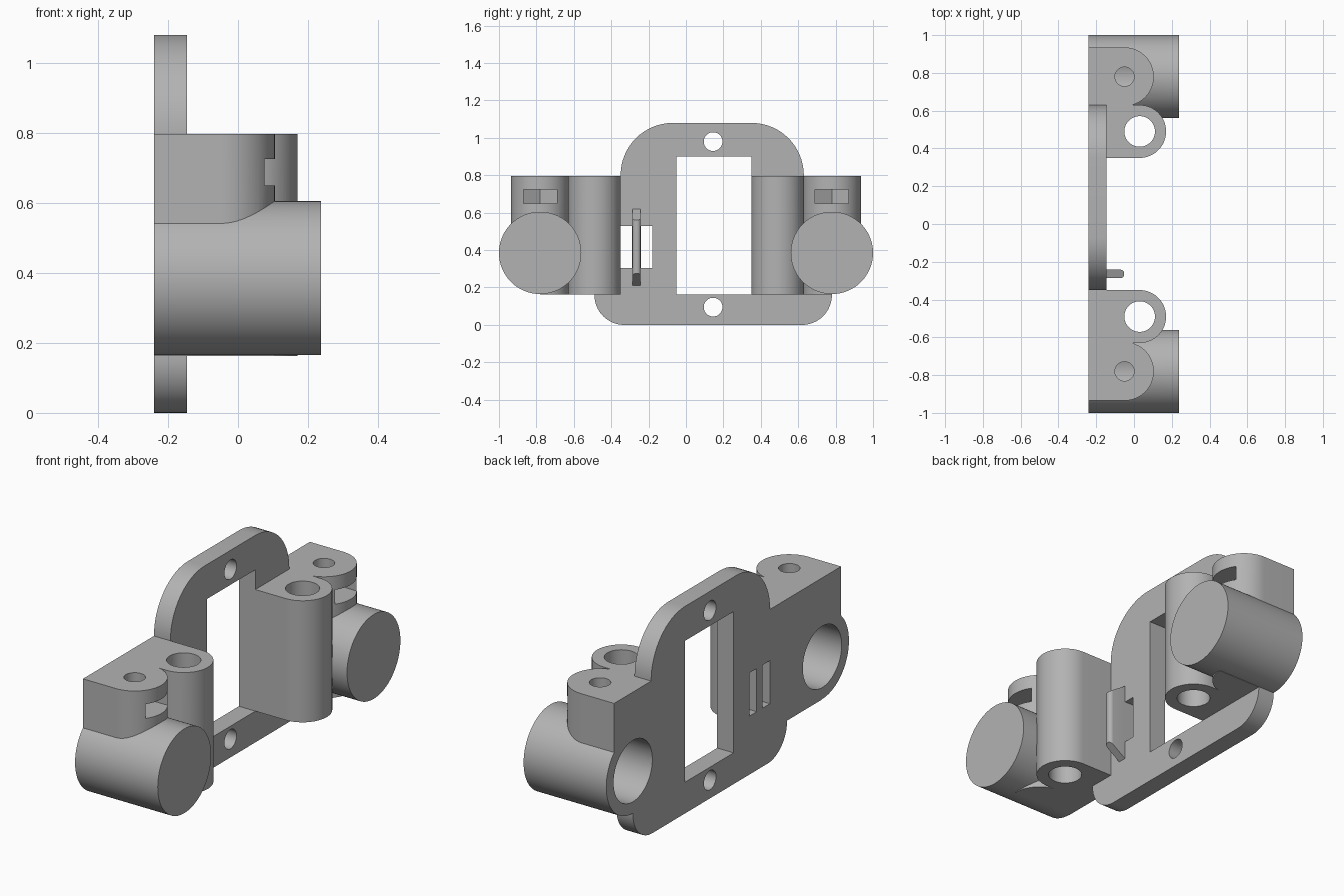
import bpy, bmesh
from math import pi, cos, sin, radians

cube = bpy.data.objects.get("Cube")
if cube:
    bpy.data.objects.remove(cube)

grey = bpy.data.materials.new("mid grey")
grey.use_nodes = True
grey.diffuse_color = (0.45, 0.45, 0.45, 1)
grey.node_tree.nodes["Principled BSDF"].inputs["Base Color"].default_value = (0.45, 0.45, 0.45, 1)

BACK, FACE = -0.24, -0.145      # both sides of the plate
LOW, HIGH = 0.163, 0.797        # height range of the holders


def arc(cx, cy, r, start, end, n=16):
    return [(cx + r * cos(radians(start + (end - start) * i / n)),
             cy + r * sin(radians(start + (end - start) * i / n))) for i in range(n + 1)]


def circle(cx, cy, r, n=64):
    return arc(cx, cy, r, 0, 360, n)[:-1]


def rect(a0, a1, b0, b1):
    return [(a0, b0), (a1, b0), (a1, b1), (a0, b1)]


def prism(name, outline, axis, lo, hi):
    """Extrude an outline along an axis: (y, z) for x, (x, z) for y, (x, y) for z."""
    place = {"x": lambda a, b, c: (c, a, b),
             "y": lambda a, b, c: (a, c, b),
             "z": lambda a, b, c: (a, b, c)}[axis]
    bm = bmesh.new()
    bottom = [bm.verts.new(place(a, b, lo)) for a, b in outline]
    top = [bm.verts.new(place(a, b, hi)) for a, b in outline]
    bm.faces.new(bottom)
    bm.faces.new(top)
    for i in range(len(outline)):
        j = (i + 1) % len(outline)
        bm.faces.new((bottom[i], bottom[j], top[j], top[i]))
    bmesh.ops.recalc_face_normals(bm, faces=bm.faces)
    mesh = bpy.data.meshes.new(name)
    bm.to_mesh(mesh)
    bm.free()
    mesh.materials.append(grey)
    obj = bpy.data.objects.new(name, mesh)
    bpy.context.collection.objects.link(obj)
    return obj


def combine(body, parts, operation):
    """Apply a boolean with each part, then remove the part."""
    bpy.context.view_layer.objects.active = body
    for part in parts:
        mod = body.modifiers.new("join", "BOOLEAN")
        mod.operation, mod.solver, mod.object = operation, "EXACT", part
        bpy.ops.object.modifier_apply(modifier=mod.name)
        bpy.data.objects.remove(part)


# Plate: narrow rounded arch above, wider rounded foot below
arch = [(-0.35, LOW), (0.63, LOW)] + arc(0.35, 0.80, 0.28, 0, 90) + arc(-0.07, 0.80, 0.28, 90, 180)
foot = arc(-0.33, 0.16, 0.16, 180, 270) + arc(0.62, 0.16, 0.16, 270, 360) + [(0.78, 0.25), (-0.49, 0.25)]
bracket = prism("mounting_bracket", arch, "x", BACK, FACE)
solids = [prism("plate_foot", foot, "x", BACK, FACE)]
cuts = [prism("window", rect(-0.05, 0.35, LOW, 0.90), "x", -0.4, FACE + 0.05),
        prism("upper_hole", circle(0.145, 0.98, 0.05), "x", -0.4, 0),
        prism("lower_hole", circle(0.145, 0.095, 0.05), "x", -0.4, 0)]

# Pair of slots on either side of the tie fin
for y0, y1 in ((-0.349, -0.288), (-0.24, -0.18)):
    cuts.append(prism("tie_slot", rect(y0, y1, 0.305, 0.53), "x", -0.4, -0.1))

# Holders, one at each end
for side in (-1, 1):
    ear_y, tube_z, tower_y = side * 0.78, 0.385, side * 0.49
    solids += [
        prism("tube", circle(ear_y, tube_z, 0.22, 96), "x", BACK, 0.237),
        prism("tower", [(BACK, tower_y - 0.14)] + arc(0.03, tower_y, 0.14, -90, 90, 32)
              + [(BACK, tower_y + 0.14)], "z", LOW, HIGH),
        prism("ear", [(BACK, ear_y - 0.155)] + arc(-0.05, ear_y, 0.155, -90, 90, 32)
              + [(BACK, ear_y + 0.155)], "z", tube_z, HIGH)]
    # web closing the corner under the tube
    quarter = arc(-0.05, ear_y, 0.155, 0, -90 * side, 16)
    solids.append(prism("web", [(BACK, ear_y)] + quarter + [(BACK, ear_y - side * 0.155)],
                        "z", LOW, tube_z + 0.05))
    cuts += [
        prism("bore", circle(ear_y, tube_z, 0.16, 96), "x", -0.4, 0.19),
        prism("rod_hole", circle(0.03, tower_y, 0.081), "z", 0, 1),
        prism("screw_hole", circle(-0.05, ear_y, 0.051, 48), "z", tube_z, 1),
        prism("nut_pocket", [(0.14, ear_y - 0.09), (0.14, ear_y + 0.09), (-0.102, ear_y + 0.09),
                             (-0.154, ear_y), (-0.102, ear_y - 0.09)], "z", 0.65, 0.725)]

combine(bracket, solids, "UNION")
combine(bracket, cuts, "DIFFERENCE")

# Tie fin with sloping ends and a rounded front
fin = prism("tie_fin", [(FACE - 0.01, 0.21), (FACE, 0.21), (-0.052, 0.275),
                        (-0.052, 0.56), (FACE, 0.62), (FACE - 0.01, 0.62)], "y", -0.286, -0.242)
bm = bmesh.new()
bm.from_mesh(fin.data)
front = [e for e in bm.edges if all(v.co.x > -0.06 for v in e.verts)
         and abs(e.verts[0].co.z - e.verts[1].co.z) > 0.1]
bmesh.ops.bevel(bm, geom=front, offset=0.018, segments=4, profile=0.5, affect="EDGES")
bm.to_mesh(fin.data)
bm.free()
combine(bracket, [fin], "UNION")

bpy.ops.object.select_all(action="DESELECT")
bracket.select_set(True)
bpy.context.view_layer.objects.active = bracket
bpy.ops.object.shade_smooth_by_angle(angle=radians(30))
